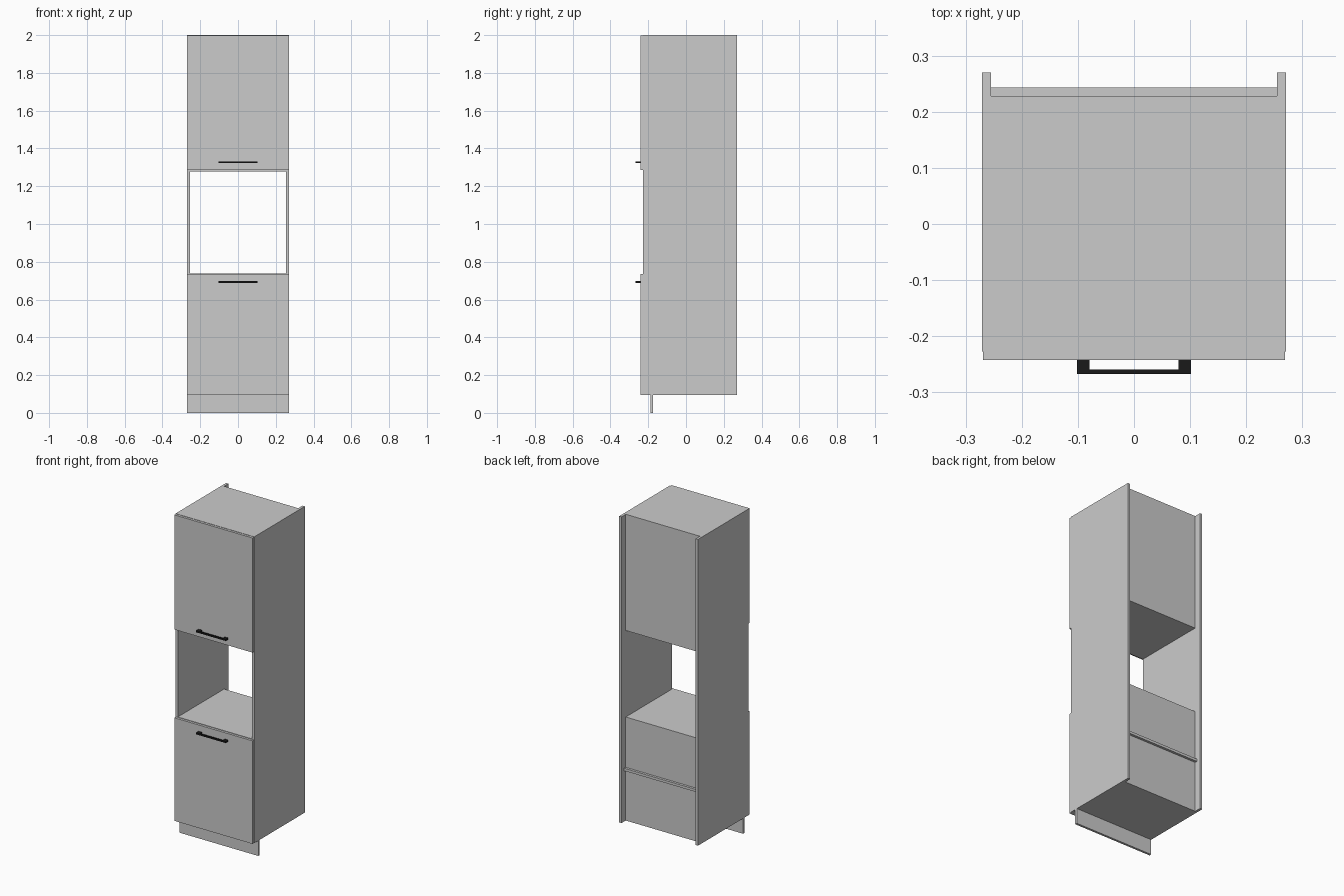
import bpy, bmesh

if "Cube" in bpy.data.objects:
    bpy.data.objects.remove(bpy.data.objects["Cube"])

T = 0.016            # board thickness
W = 0.271            # half width of the cabinet
IN = W - T           # half width inside the sides
FRONT, BACK = -0.227, 0.228
Z0, Z1 = 0.095, 2.0  # carcass bottom and top


def add_box(bm, x, y, z):
    """Add an axis-aligned board given (min, max) ranges."""
    v = [bm.verts.new((a, b, c)) for c in z for b in y for a in x]
    for f in ((0, 2, 3, 1), (4, 5, 7, 6), (0, 1, 5, 4),
              (2, 6, 7, 3), (0, 4, 6, 2), (1, 3, 7, 5)):
        bm.faces.new([v[i] for i in f])


def finish(name, bm, mat=None):
    bmesh.ops.recalc_face_normals(bm, faces=bm.faces[:])
    me = bpy.data.meshes.new(name)
    bm.to_mesh(me)
    bm.free()
    ob = bpy.data.objects.new(name, me)
    bpy.context.collection.objects.link(ob)
    if mat:
        me.materials.append(mat)
    return ob


def board(name, x, y, z):
    bm = bmesh.new()
    add_box(bm, x, y, z)
    return finish(name, bm)


# side panels, running past the back panels
for name, s in (("left_side", -1), ("right_side", 1)):
    board(name, sorted((s * IN, s * W)), (FRONT, 0.27), (Z0, Z1))

# horizontal boards: (name, bottom z, back edge y)
for name, z, back in (("bottom_board", Z0, BACK),
                      ("middle_shelf", 0.41, 0.243),
                      ("oven_shelf", 0.739 - T, BACK),
                      ("oven_top_board", 1.277, BACK),
                      ("top_board", Z1 - T, BACK)):
    board(name, (-IN, IN), (FRONT, back), (z, z + T))

# back panels, set between the horizontal boards
for name, z in (("lower_back", (Z0 + T, 0.41)),
                ("middle_back", (0.41 + T, 0.739 - T)),
                ("upper_back", (1.277 + T, Z1 - T))):
    board(name, (-IN, IN), (BACK - T, BACK), z)

# doors and plinth
for name, z in (("lower_door", (Z0, 0.736)), ("upper_door", (1.285, 1.998))):
    board(name, (-0.269, 0.269), (-0.242, FRONT), z)
board("plinth", (-W, W), (-0.188, -0.174), (0, Z0))

# bar handles: U profile extruded upward
black = bpy.data.materials.new("handle_black")
black.diffuse_color = (0.01, 0.01, 0.01, 1)
black.use_nodes = True
black.node_tree.nodes["Principled BSDF"].inputs["Base Color"].default_value = black.diffuse_color
profile = [(-0.102, -0.242), (-0.102, -0.267), (0.102, -0.267), (0.102, -0.242),
           (0.079, -0.242), (0.079, -0.259), (-0.079, -0.259), (-0.079, -0.242)]
for name, z in (("lower_handle", 0.687), ("upper_handle", 1.322)):
    bm = bmesh.new()
    face = bm.faces.new([bm.verts.new((x, y, z)) for x, y in profile])
    ext = bmesh.ops.extrude_face_region(bm, geom=[face])
    top = [e for e in ext["geom"] if isinstance(e, bmesh.types.BMVert)]
    bmesh.ops.translate(bm, verts=top, vec=(0, 0, 0.01))
    finish(name, bm, black)
